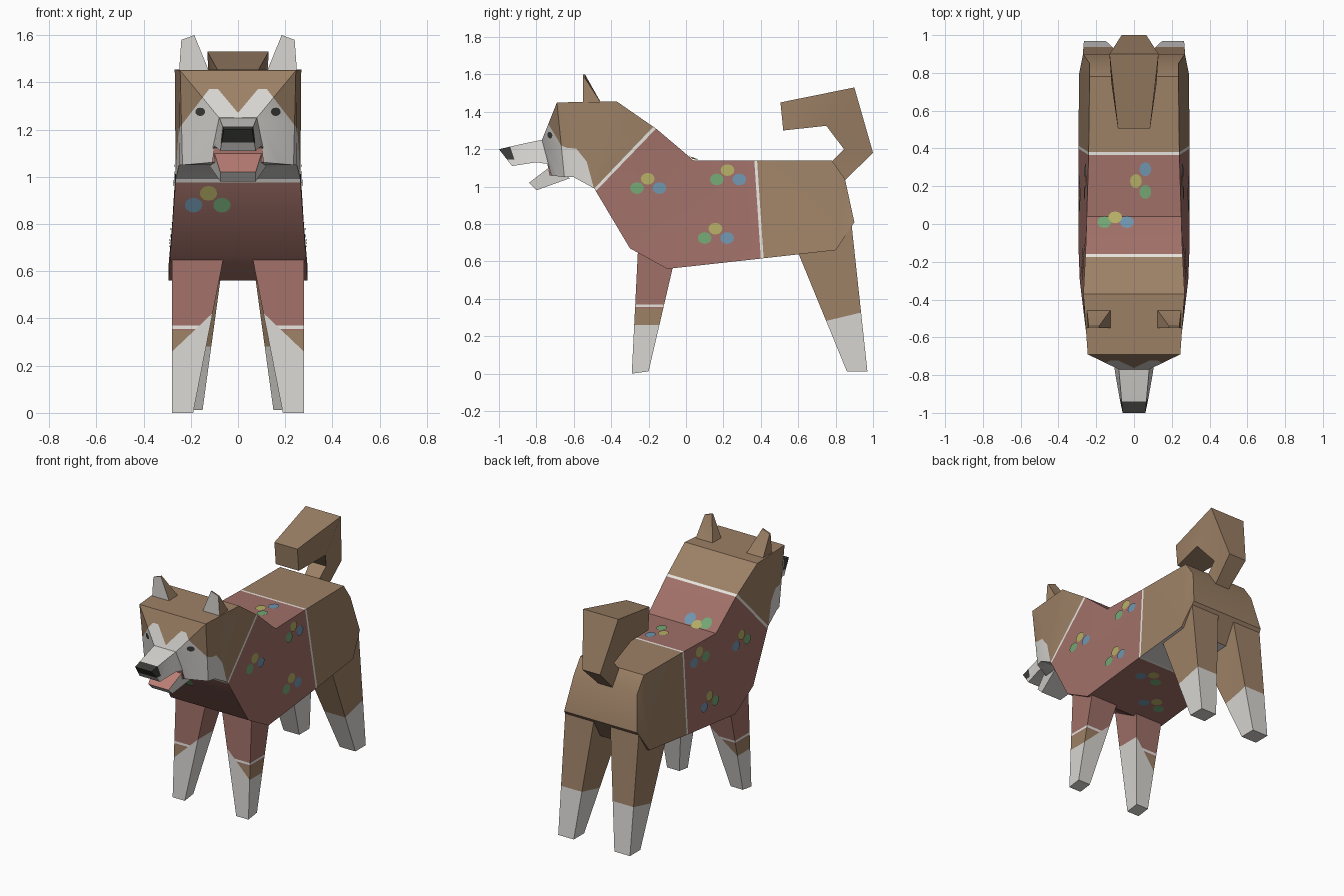
import bpy, bmesh, math
from mathutils import Vector
from mathutils.bvhtree import BVHTree

if "Cube" in bpy.data.objects:
    bpy.data.objects.remove(bpy.data.objects["Cube"])


def lin(v):
    v /= 255
    return v / 12.92 if v <= 0.04045 else ((v + 0.055) / 1.055) ** 2.4


COLOURS = {
    "brown_fur": (157, 129, 102), "white_fur": (216, 214, 210),
    "red_shirt": (160, 112, 104), "trim_white": (232, 228, 222),
    "black": (60, 60, 57), "mouth_pink": (186, 126, 116),
    "spot_green": (115, 166, 116), "spot_yellow": (180, 173, 102),
    "spot_blue": (112, 149, 174)}
MATS = []
for n, c in COLOURS.items():
    m = bpy.data.materials.new(n)
    m.diffuse_color = (*[lin(v) for v in c], 1)
    m.use_nodes = True
    m.node_tree.nodes["Principled BSDF"].inputs["Base Color"].default_value = m.diffuse_color
    MATS.append(m)
BROWN, WHITE, RED, TRIM, BLACK, PINK, GREEN, YELLOW, BLUE = range(9)


def finish(name, bm, mirror=False):
    me = bpy.data.meshes.new(name)
    bm.to_mesh(me)
    bm.free()
    for m in MATS:
        me.materials.append(m)
    ob = bpy.data.objects.new(name, me)
    bpy.context.collection.objects.link(ob)
    if mirror:
        ob.modifiers.new("Mirror", "MIRROR")
    return ob


def sym(ty, tz, tw, by, bz, bw):
    """Four-cornered section: top edge (y, z, half width), bottom edge."""
    return [(-tw, ty, tz), (tw, ty, tz), (bw, by, bz), (-bw, by, bz)]


def box_ring(x0, x1, y0, z0, y1, z1):
    return [(x0, y0, z0), (x1, y0, z0), (x1, y1, z1), (x0, y1, z1)]


def loft(rings, mats):
    """Capped tube through the sections, one material per segment."""
    bm = bmesh.new()
    vs = [[bm.verts.new(p) for p in r] for r in rings]
    for a, b, m in zip(vs, vs[1:], mats):
        for i in range(4):
            j = (i + 1) % 4
            bm.faces.new((a[i], a[j], b[j], b[i])).material_index = m
    bm.faces.new(vs[0]).material_index = mats[0]
    bm.faces.new(vs[-1]).material_index = mats[-1]
    bmesh.ops.recalc_face_normals(bm, faces=bm.faces)
    bmesh.ops.triangulate(bm, faces=bm.faces)
    return bm


def paint(bm, mat, planes):
    """Cut along a|x|+by+cz+d=0 for each plane; colour where all are < 0."""
    for a, b, c, d in planes:
        for s in ({1, -1} if a else {1}):
            no = Vector((a * s, b, c))
            bmesh.ops.bisect_plane(
                bm, geom=bm.verts[:] + bm.edges[:] + bm.faces[:], dist=1e-5,
                plane_co=no * (-d / no.length_squared), plane_no=no)
    for f in bm.faces:
        p = f.calc_center_median()
        if all(a * abs(p.x) + b * p.y + c * p.z + d < 0 for a, b, c, d in planes):
            f.material_index = mat


# hindquarters with a white belly
bm = loft([sym(.38, 1.14, .24, .415, .617, .295), sym(.78, 1.14, .235, .80, .66, .29),
           sym(.85, 1.04, .235, .90, .81, .27)], [BROWN, BROWN])
for f in bm.faces:
    if f.normal.z < -.8:
        f.material_index = WHITE
finish("hindquarters", bm)

# shirt with white trim at both ends
bm = loft([sym(.38, 1.14, .24, .415, .617, .295), sym(.365, 1.14, .24, .40, .615, .295),
           sym(.04, 1.14, .25, -.10, .56, .295), sym(-.05, 1.217, .253, -.30, .67, .287),
           sym(-.16, 1.31, .257, -.482, .976, .265), sym(-.175, 1.32, .258, -.49, .99, .264)],
          [TRIM, RED, RED, RED, TRIM])
tree = BVHTree.FromBMesh(bm)
finish("shirt", bm)

# neck and head, white face mask
bm = loft([sym(-.175, 1.32, .258, -.49, .99, .264), sym(-.37, 1.455, .268, -.60, 1.05, .25),
           sym(-.69, 1.45, .245, -.65, 1.05, .235), sym(-.77, 1.25, .08, -.72, 1.06, .12)],
          [BROWN] * 3)
paint(bm, WHITE, [(-1.2, 0, 1, -1.27), (1.3, 0, 1, -1.53), (0, 0, 1, -1.39),
                  (0, 1.25, 1, -.47), (0, 1, .27, .225)])
head_tree = BVHTree.FromBMesh(bm)
finish("head", bm)

# muzzle with black nose
bm = loft([sym(-.77, 1.25, .08, -.735, 1.12, .107), sym(-.85, 1.234, .073, -.80, 1.13, .098),
           sym(-1.0, 1.2, .06, -.93, 1.11, .075)], [WHITE, WHITE])
paint(bm, BLACK, [(0, 1, .33, .54), (0, 0, -1, 1.145)])
finish("muzzle", bm)

# lower jaw, pink on top, and mouth lining
bm = loft([sym(-.735, 1.10, .10, -.62, 1.045, .12), sym(-.84, 1.02, .075, -.80, .98, .075)], [WHITE])
for f in bm.faces:
    if f.normal.z > .5:
        f.material_index = PINK
finish("lower_jaw", bm)
finish("mouth_lining", loft([sym(-.735, 1.14, .1, -.72, 1.06, .11),
                             sym(-.745, 1.14, .1, -.73, 1.06, .11)], [PINK]))

# ears, white in front
bm = loft([box_ring(.12, .25, -.55, 1.44, -.45, 1.44),
           [(.185, -.55, 1.60), (.24, -.55, 1.58), (.24, -.54, 1.58), (.185, -.54, 1.60)]], [BROWN])
for f in bm.faces:
    if f.normal.y < -.8:
        f.material_index = WHITE
finish("ears", bm, True)

# curled tail
finish("tail", loft([sym(.75, 1.105, .05, .82, 1.006, .05), sym(.845, 1.2, .06, 1.0, 1.18, .065),
                     sym(.75, 1.325, .12, .90, 1.53, .13), sym(.52, 1.30, .085, .505, 1.45, .085)],
                    [BROWN] * 3))

# front legs: sleeve, trim, brown patch, white foot
bm = loft([box_ring(.053, .28, -.255, .70, -.04, .70), box_ring(.19, .28, -.29, 0, -.20, .012)], [RED])
paint(bm, TRIM, [(0, 0, 1, -.37)])
paint(bm, RED, [(0, 0, 1, -.355)])
paint(bm, BROWN, [(0, 0, 1, -.348)])
paint(bm, WHITE, [(.95, 0, 1, -.525)])
finish("front_legs", bm, True)

# hind legs with white feet
bm = loft([box_ring(.06, .272, .59, .67, .885, .80), box_ring(.15, .265, .86, .012, .97, .012)], [BROWN])
paint(bm, WHITE, [(0, -.24, 1, -.102)])
finish("hind_legs", bm, True)


# flat spots laid on the surface
def dot(bm, bvh, c, d, u, v, r, mat):
    pts = []
    for i in range(12):
        t = i * math.tau / 12
        p = c + u.normalized() * r * math.cos(t) + v.normalized() * r * .85 * math.sin(t)
        hit = bvh.ray_cast(p - d * 3, d)[0]
        if hit is None:
            return
        pts.append(hit - d * .005)
    f = bm.faces.new([bm.verts.new(p) for p in pts])
    f.normal_update()
    if f.normal.dot(d) > 0:
        f.normal_flip()
    f.material_index = mat


def cluster(name, c, d, u, v):
    bm = bmesh.new()
    c, d, u, v = map(Vector, (c, d, u, v))
    for a, b, m in ((-.057, 0, GREEN), (0, .05, YELLOW), (.063, 0, BLUE)):
        dot(bm, tree, c + u * a + v * b, d, u, v, .037, m)
    finish(name, bm)


for side, s in (("right", 1), ("left", -1)):
    for i, (y, z) in enumerate([(-.205, .992), (.222, 1.038), (.157, .725)]):
        cluster(f"{side}_spots_{i}", (0, y, z), (-s, 0, 0), (0, 1, 0), (0, 0, 1))
cluster("top_spots_0", (-.1, .01, 0), (0, 0, -1), (1, 0, 0), (0, .5, 0))
cluster("top_spots_1", (.06, .227, 0), (0, 0, -1), (0, 1, 0), (-1, 0, 0))
cluster("chest_spots", (-.125, 0, .88), (0, 1, 0), (-1, 0, 0), (0, 0, 1))
cluster("belly_spots_0", (-.1, .05, 0), (0, 0, 1), (1, 0, 0), (0, 1, 0))
cluster("belly_spots_1", (.1, .26, 0), (0, 0, 1), (1, 0, 0), (0, 1, 0))

# eyes
bm = bmesh.new()
for s in (1, -1):
    dot(bm, head_tree, Vector((.16 * s, 0, 1.275)), Vector((0, 1, 0)),
        Vector((1, 0, 0)), Vector((0, 0, 1)), .021, BLACK)
finish("eyes", bm)

for ob in bpy.context.collection.objects:
    ob.select_set(True)
    bpy.context.view_layer.objects.active = ob
bpy.ops.object.shade_smooth_by_angle(angle=math.radians(35))
